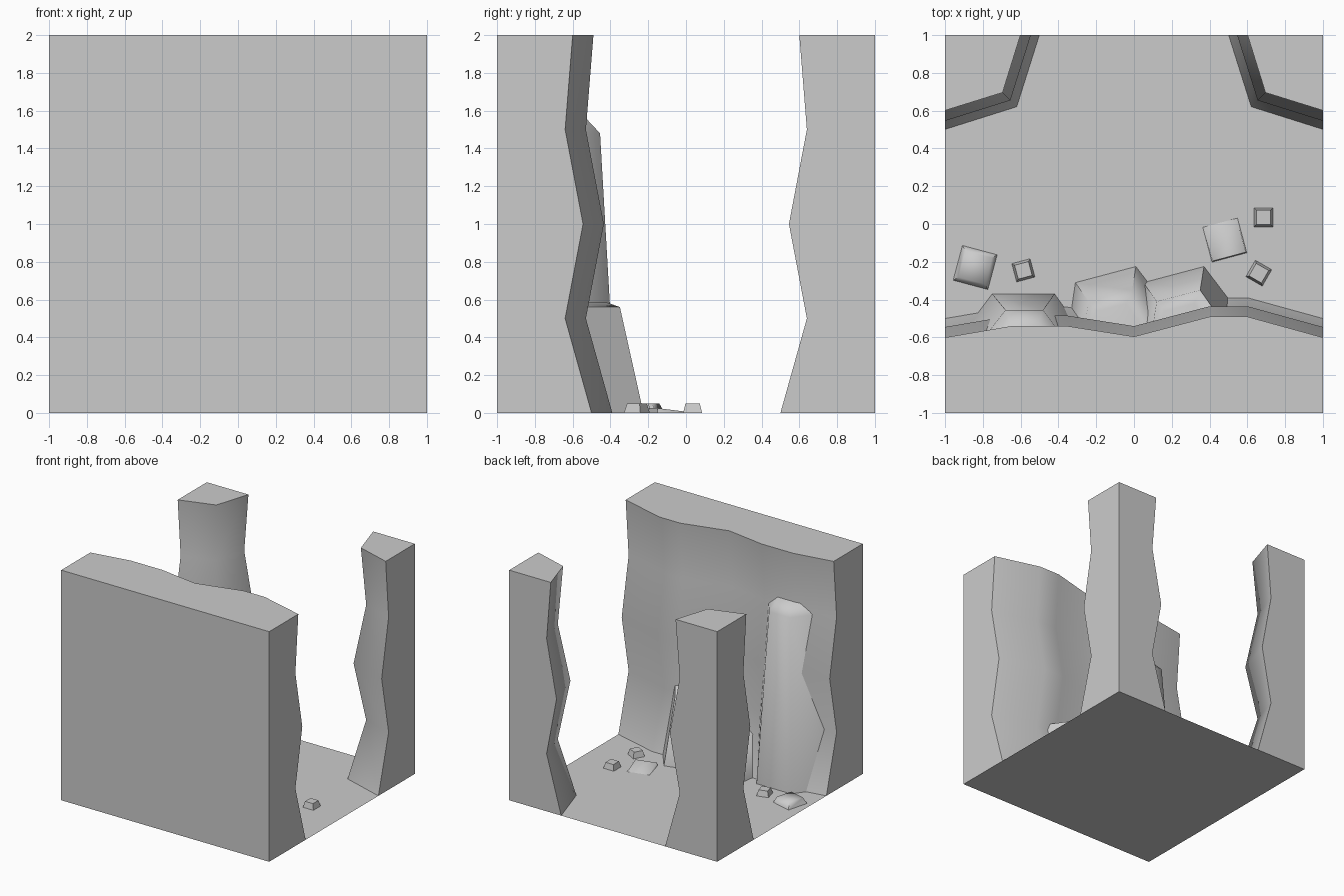
import bpy, bmesh
from math import radians, cos, sin

if "Cube" in bpy.data.objects:
    bpy.data.objects.remove(bpy.data.objects["Cube"])

def loft(name, rings, angle=60):
    """Closed solid skinned through rings of equal point count."""
    bm = bmesh.new()
    vs = [[bm.verts.new(p) for p in r] for r in rings]
    n = len(rings[0])
    for a, b in zip(vs, vs[1:]):
        for i in range(n):
            j = (i + 1) % n
            bm.faces.new((a[i], a[j], b[j], b[i]))
    bm.faces.new(vs[0][::-1])
    bm.faces.new(vs[-1])
    bmesh.ops.recalc_face_normals(bm, faces=bm.faces)
    me = bpy.data.meshes.new(name)
    bm.to_mesh(me)
    bm.free()
    ob = bpy.data.objects.new(name, me)
    bpy.context.collection.objects.link(ob)
    bpy.ops.object.select_all(action='DESELECT')
    ob.select_set(True)
    bpy.context.view_layer.objects.active = ob
    bpy.ops.object.shade_smooth_by_angle(angle=radians(angle))
    return ob

def ring(pts, z):
    return [(x, y, z) for x, y in pts]

# floor
bpy.ops.mesh.primitive_plane_add(size=2)
bpy.context.object.name = "floor"

# distance of the rock surface from the centre at each height
LEVELS = [(0, 0.50), (0.5, 0.64), (1.0, 0.545), (1.5, 0.64), (2.0, 0.60)]

# front wall with a wavy inner face
WAVE = [(1, 0), (0.6, 0.11), (0.4, 0.11), (0, 0.005), (-0.35, 0.06), (-0.65, 0.06), (-1, 0)]
loft("front_wall", [ring([(-1, -1), (1, -1)] + [(x, f - d) for x, f in WAVE], z)
                    for z, d in LEVELS])

# two rear corner pillars
for side, s in (("left", -1), ("right", 1)):
    rings = []
    for z, d in LEVELS:
        m = 0.245 + 0.75 * d
        rings.append(ring([(s, 1), (s, d), (s * m, m), (s * d, 1)], z))
    loft(side + "_rear_pillar", rings)

# tall slab leaning on the wall
loft("tall_slab", [
    ring([(-0.96, -0.65), (-0.75, -0.37), (-0.42, -0.37), (-0.22, -0.65)], 0),
    ring([(-0.84, -0.66), (-0.68, -0.455), (-0.48, -0.455), (-0.33, -0.66)], 1.48),
    ring([(-0.75, -0.66), (-0.65, -0.53), (-0.51, -0.53), (-0.42, -0.66)], 1.56)])

# two shorter boulders, same footprint at different heights
for name, dx, h in (("low_boulder", -0.36, 0.32), ("short_boulder", 0, 0.56)):
    loft(name, [
        ring([(x + dx, y) for x, y in [(0, -0.65), (0.05, -0.31), (0.37, -0.225), (0.67, -0.62)]], 0),
        ring([(x + dx, y) for x, y in [(0.08, -0.66), (0.12, -0.41), (0.35, -0.35), (0.54, -0.62)]], h),
        ring([(x + dx, y) for x, y in [(0.13, -0.66), (0.16, -0.46), (0.32, -0.42), (0.45, -0.62)]], h + 0.025)])

# pebbles: tapered square stones (x, y, size, turn, height, far-edge sink)
PEBBLES = [(-0.84, -0.23, 0.19, -15, 0.05, 0), (-0.585, -0.245, 0.10, 15, 0.05, 0),
           (0.685, 0.035, 0.10, 0, 0.05, 0), (0.66, -0.26, 0.10, -30, 0.05, 0),
           (0.48, -0.085, 0.19, 15, 0.025, 0.022)]
for k, (x, y, size, turn, h, sink) in enumerate(PEBBLES):
    c, s = cos(radians(turn)), sin(radians(turn))
    rings = []
    for z, scale in ((0, 1), (h, 0.95 if sink else 0.76)):
        r = size / 2 * scale
        rings.append([(x + c * u * r - s * v * r, y + s * u * r + c * v * r,
                       z - (sink if z and v > 0 else 0))
                      for u, v in ((-1, -1), (1, -1), (1, 1), (-1, 1))])
    loft("pebble_%d" % (k + 1), rings, 75)
